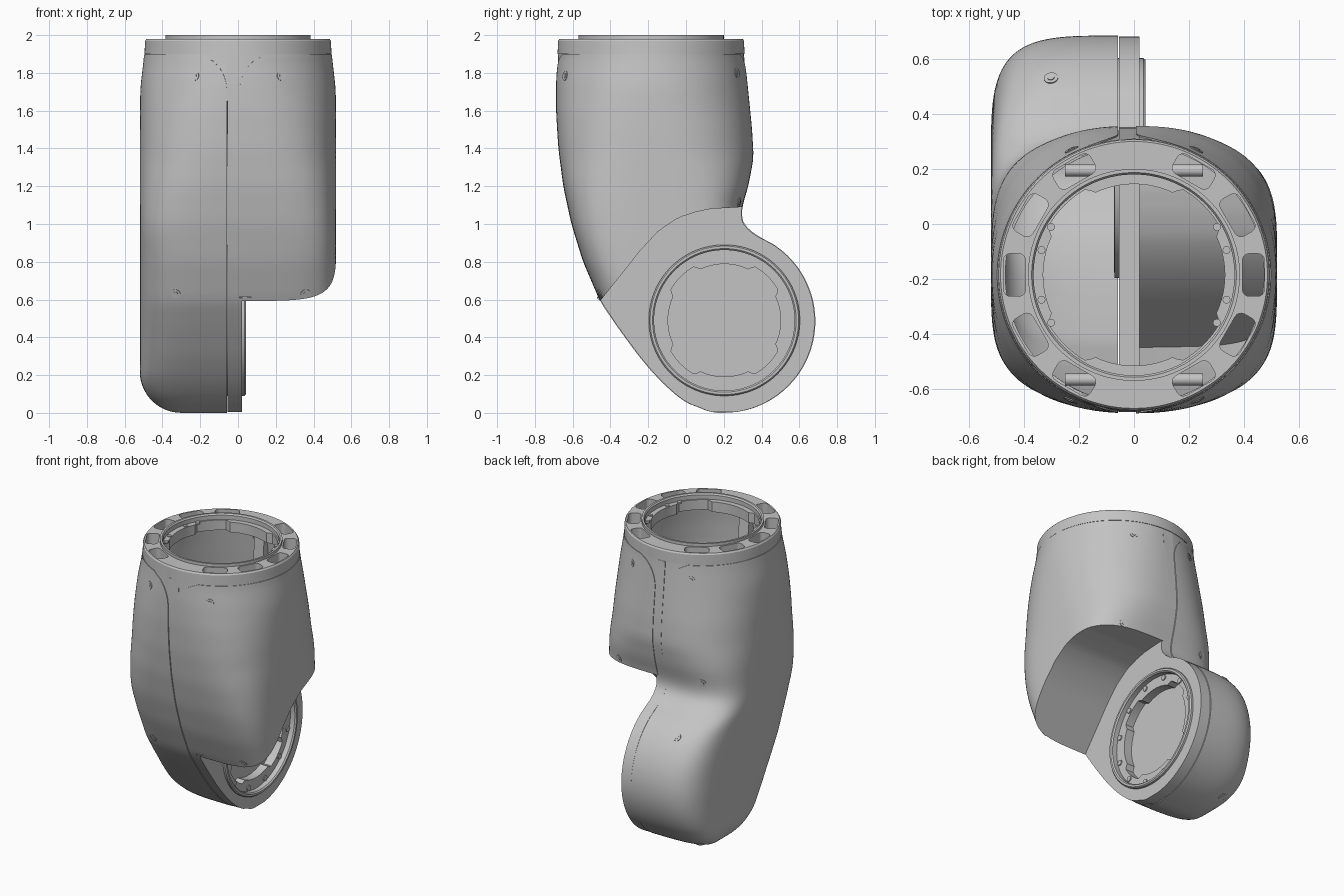
import bpy, bmesh
from math import sin, cos, acos, pi, sqrt, radians
from mathutils import Matrix, Vector

cube = bpy.data.objects.get("Cube")
if cube:
    bpy.data.objects.remove(cube, do_unlink=True)

grey = bpy.data.materials.new("satin grey")
grey.use_nodes = True
grey.diffuse_color = (0.55, 0.55, 0.55, 1)
for node in grey.node_tree.nodes:
    if node.type == 'BSDF_PRINCIPLED':
        node.inputs["Base Color"].default_value = grey.diffuse_color

TOP_Y, TOP_Z = -0.185, 1.897        # axis of the upper flange, top of the covers
JOINT_Y, JOINT_Z, JOINT_R = 0.2, 0.485, 0.485
ALONG_X = Matrix.Rotation(pi / 2, 4, 'Y')

# side profile of the link as (height, value) pairs
FRONT = [(0, .17), (.01, .1), (.03, .04), (.06, -.01), (.12, -.085), (.2, -.165), (.3, -.25),
         (.45, -.36), (.59, -.455), (.8, -.545), (1, -.607), (1.2, -.65), (1.4, -.676),
         (1.6, -.688), (1.75, -.688), (1.9, -.68)]
BACK = [(.88, .481), (.91, .43), (.94, .372), (.97, .325), (1, .303), (1.05, .293), (1.1, .3),
        (1.2, .33), (1.35, .358), (1.5, .35), (1.9, .31)]
SCOOP = [(-.46, .585), (-.38, .685), (-.32, .76), (-.19, .926), (-.1, 1), (-.03, 1.037),
         (.05, 1.063), (.13, 1.08), (.3, 1.09)]
WIDTH = [(1.5, .52), (1.72, .517), (1.9, .496)]
ROUND_FRONT = [(.9, 4.5), (1.35, 3), (1.7, 2.25), (1.88, 2)]
ROUND_BACK = [(.9, 4.5), (1.35, 2.5), (1.7, 2.1), (1.88, 2)]


def lerp(table, v):
    if v <= table[0][0]:
        return table[0][1]
    for (a, p), (b, q) in zip(table, table[1:]):
        if v <= b:
            return p + (q - p) * (v - a) / (b - a)
    return table[-1][1]


def soft(table, v):
    h = max(0, min(.03, v))
    return (lerp(table, v - h) + lerp(table, v) + lerp(table, v + h)) / 3


def back(z):
    if z < .9:
        return JOINT_Y + sqrt(max(0, JOINT_R ** 2 - (z - JOINT_Z) ** 2))
    return lerp(BACK, z) if z < .94 else soft(BACK, z)


def section(side, z):
    # half width, centre, half depth of the horizontal section
    y0 = soft(FRONT, z)
    y1 = back(max(z, 1.06) if side > 0 else z)
    x = soft(WIDTH, z)
    if side < 0 and z < .22:
        x = .30 + sqrt(max(0, .22 ** 2 - (.22 - z) ** 2))
    return x, (y0 + y1) / 2, (y1 - y0) / 2


def seam(side, z):
    u = min(1, max(0, (z - 1.7) / .2))
    return (.008 if side > 0 else .058) + .175 * (1 - sqrt(1 - u * u))


def outer(side, u, z, edge=None):
    # point on the cover; u runs from the front seam (-1) to the back seam (1)
    x, yc, h = section(side, z)
    n = soft(ROUND_FRONT if u < 0 else ROUND_BACK, z)
    e = seam(side, z) if edge is None else edge
    t = u * acos(min(1, e / x) ** (n / 2))
    s = sin(t)
    return Vector((side * x * max(0, cos(t)) ** (2 / n),
                   yc + h * (1 if s > 0 else -1) * abs(s) ** (2 / n), z))


def finish(name, bm, matrix=None):
    bmesh.ops.remove_doubles(bm, verts=bm.verts, dist=1e-5)
    bmesh.ops.recalc_face_normals(bm, faces=bm.faces)
    if matrix:
        bm.transform(matrix)
    me = bpy.data.meshes.new(name)
    bm.to_mesh(me)
    bm.free()
    me.materials.append(grey)
    ob = bpy.data.objects.new(name, me)
    bpy.context.collection.objects.link(ob)
    return ob


def bake(ob):
    bpy.context.view_layer.update()
    deps = bpy.context.evaluated_depsgraph_get()
    me = bpy.data.meshes.new_from_object(ob.evaluated_get(deps))
    ob.modifiers.clear()
    ob.data = me


def thicken(ob, t):
    m = ob.modifiers.new("wall", 'SOLIDIFY')
    m.thickness, m.offset = t, -1
    bake(ob)


def cut(ob, cutter):
    cutter.hide_render = True
    m = ob.modifiers.new("cut", 'BOOLEAN')
    m.operation, m.solver, m.object = 'DIFFERENCE', 'EXACT', cutter
    bake(ob)
    bpy.data.objects.remove(cutter, do_unlink=True)


def skin(bm, rows, loop=False):
    grid = [[bm.verts.new(p) for p in row] for row in rows]
    for a, b in zip(grid, grid[1:]):
        for i in range(len(a) - (0 if loop else 1)):
            j = (i + 1) % len(a)
            bm.faces.new((a[i], a[j], b[j], b[i]))
    return grid


def lathe(name, profile, matrix, steps=144):
    # closed ring; a radius may be a function of the angle
    rows = []
    for r, h in profile + profile[:1]:
        f = r if callable(r) else (lambda a, r=r: r)
        angles = [2 * pi * i / steps for i in range(steps)]
        rows.append([(f(a) * cos(a), f(a) * sin(a), h) for a in angles])
    bm = bmesh.new()
    skin(bm, rows, True)
    return finish(name, bm, matrix)


def discs(name, items, segments=28):
    # items are (matrix, radius, depth)
    bm = bmesh.new()
    for m, r, d in items:
        bmesh.ops.create_cone(bm, cap_ends=True, segments=segments, radius1=r, radius2=r,
                              depth=d, matrix=m)
    return finish(name, bm)


def lobed(r, w):
    return lambda a: r + w * max(0, min(1, (-cos(4 * a) - .2) * 4))


US = [i / 32 - 1 for i in range(65)]

# long cover that wraps the joint housing
bm = bmesh.new()
grid = skin(bm, [[outer(-1, u, TOP_Z * (k / 72) ** 1.4) for u in US] for k in range(73)])
bm.faces.new(grid[0])
thicken(finish("long_cover", bm), .03)

# short cover, ending in a scooped underside
columns = []
for u in US:
    lo, hi = .5, 1.3
    for _ in range(30):
        mid = (lo + hi) / 2
        if mid < lerp(SCOOP, outer(1, u, mid).y):
            lo = mid
        else:
            hi = mid
    col = [outer(1, u, lo + (TOP_Z - lo) * k / 44) for k in range(45)]
    columns.append([Vector((seam(1, lo), col[0].y, lo))] + col)
bm = bmesh.new()
skin(bm, list(zip(*columns)))
thicken(finish("short_cover", bm), .025)

# spine plate between the covers, open above like a fork
zs = [.004 + 1.894 * (k / 80) ** 1.5 for k in range(81)]
outline = [(soft(FRONT, z) + .004, z) for z in zs]
outline += [(-.62, 1.898), (-.54, 1.15), (.22, 1.15), (.26, 1.898)]
outline += [(back(z) - .004, z) for z in reversed(zs)]
bm = bmesh.new()
face = bm.faces.new([bm.verts.new((-.055, y, z)) for y, z in outline])
ext = bmesh.ops.extrude_face_region(bm, geom=[face])
bmesh.ops.translate(bm, vec=(.075, 0, 0),
                    verts=[v for v in ext["geom"] if isinstance(v, bmesh.types.BMVert)])
spine = finish("spine_plate", bm)
joint = Matrix.Translation((0, .203, .49)) @ ALONG_X
cut(spine, discs("joint_cutter", [(joint, .39, .4)], 96))

# shoulder band showing between the flared seams
bm = bmesh.new()
rows = []
for k in range(9):
    z = 1.65 + .25 * k / 8
    ring = [outer(s, u * s, z, 0) for s in (1, -1) for u in US[:-1]]
    rows.append([Vector((p.x * .99, TOP_Y + (p.y - TOP_Y) * .99, z)) for p in ring])
# each half runs the same way round
rows = [[Vector((p.x, p.y, p.z)) for p in sorted(r, key=lambda p: Vector((p.x, p.y - TOP_Y))
        .angle_signed(Vector((1, 0))))] for r in rows]
skin(bm, rows, True)
thicken(finish("shoulder_band", bm), .02)

# upper flange with a ring of pockets
top = Matrix.Translation((0, TOP_Y, 0))
flange = lathe("upper_flange", [(.495, 1.9), (.492, 1.97), (.485, 1.98), (.385, 1.98), (.385, 2),
                                (.372, 2), (.365, 1.99), (.365, 1.9)], top)
bm = bmesh.new()
for k in range(12):
    if k in (3, 9):
        continue
    m = top @ Matrix.Rotation(k * pi / 6, 4, 'Z') @ Matrix.Translation((.434, 0, 1.95))
    made = bmesh.ops.create_cube(bm, size=1, matrix=m @ Matrix.Diagonal((.08, .155, .3, 1)))
    edges = {e for v in made["verts"] for e in v.link_edges
             if abs(e.verts[0].co.z - e.verts[1].co.z) > .1}
    bmesh.ops.bevel(bm, geom=list(edges), offset=.025, segments=4, affect='EDGES', profile=.5)
cut(flange, finish("pocket_cutter", bm))
tabs = lobed(.33, .027)
lathe("upper_bolt_ring", [(.37, 1.89), (.37, 1.96), (tabs, 1.96), (tabs, 1.89)], top)
discs("locating_pins", [(Matrix.Translation((x, y, 1.91)) @ ALONG_X, .022, .14)
                        for x in (-.18, .18) for y in (.195, -.565)])
discs("upper_bolts", [(top @ Matrix.Rotation(radians(a + q), 4, 'Z')
                       @ Matrix.Translation((.348, 0, 1.96)), .014, .012)
                      for a in (0, 180) for q in (-30, -15, 15, 30)])

# side joint flange with recessed floor and bolts
tabs = lobed(.298, .028)
lathe("joint_flange", [(.4, -.07), (.4, .034), (.393, .042), (.38, .042), (.372, .034), (.372, 0),
                       (tabs, 0), (tabs, -.07)], joint)
discs("joint_floor", [(joint @ Matrix.Translation((0, 0, -.066)), .38, .014)], 96)
discs("joint_bolts", [(joint @ Matrix.Rotation(radians(15 + 30 * k), 4, 'Z')
                       @ Matrix.Translation((.35, 0, 0)), .018, .014) for k in range(12)])


def screw(side, y, z):
    # plate and head lying on the cover surface
    def surf(y, z):
        x, yc, h = section(side, z)
        n = soft(ROUND_FRONT if y < yc else ROUND_BACK, z)
        return x * (1 - min(.998, abs((y - yc) / h)) ** n) ** (1 / n)
    d = .004
    normal = Vector((side, (surf(y - d, z) - surf(y + d, z)) / (2 * d),
                     (surf(y, z - d) - surf(y, z + d)) / (2 * d))).normalized()
    m = (Matrix.Translation((side * surf(y, z), y, z))
         @ normal.to_track_quat('Z', 'Y').to_matrix().to_4x4())
    return [(m, .026, .006), (m, .013, .012)]


shared = [(-.64, 1.785), (.27, 1.8), (.28, 1.115), (-.455, .63)]
spots = [(s, y, z) for s in (1, -1) for y, z in shared] + [(-1, .53, .83), (-1, .4, .06)]
discs("cover_screws", [item for p in spots for item in screw(*p)])

# smooth shading with crisp edges
for ob in bpy.context.scene.objects:
    ob.select_set(ob.type == 'MESH')
bpy.context.view_layer.objects.active = flange
bpy.ops.object.shade_smooth_by_angle(angle=radians(32))
